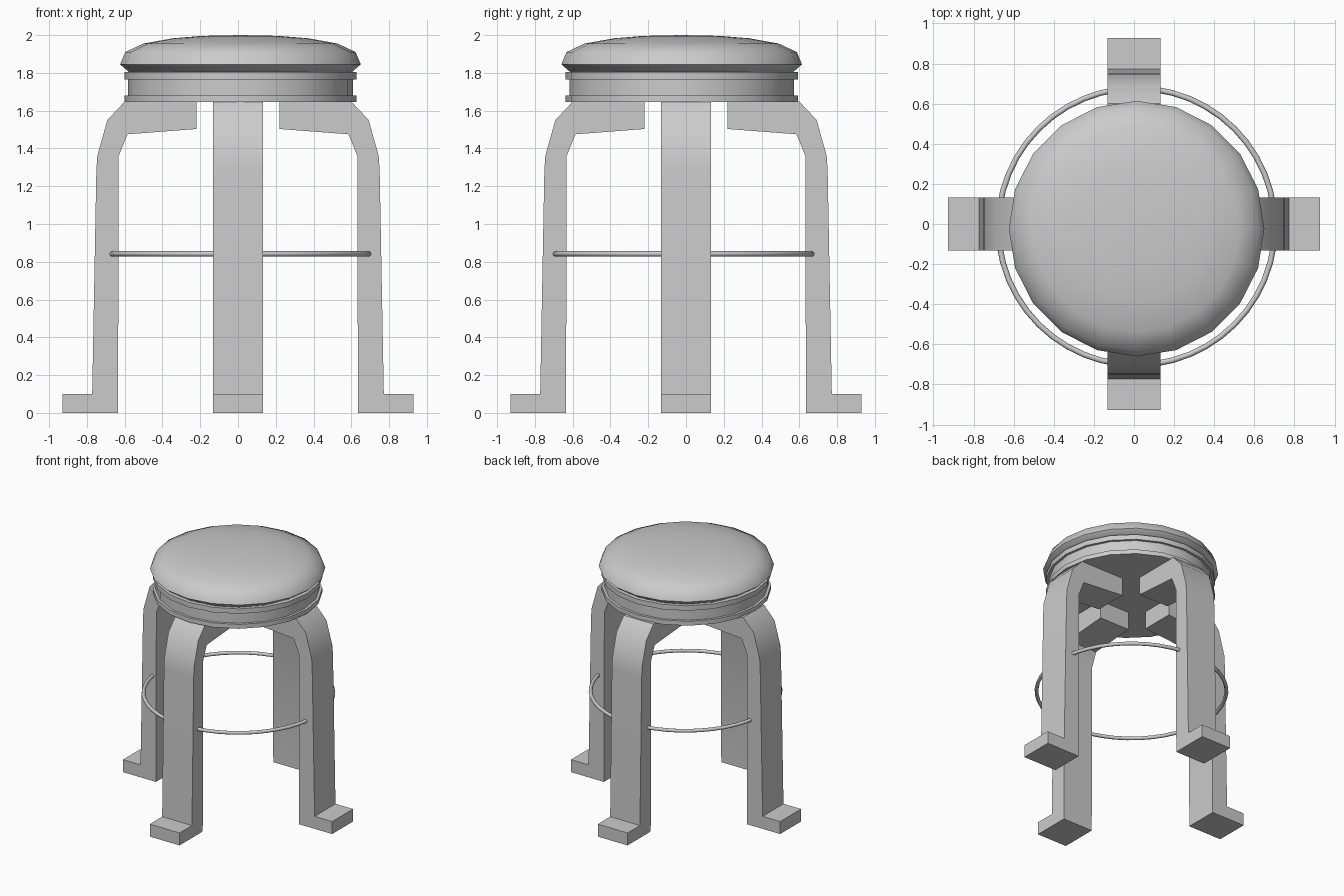
import bpy, bmesh, math
from mathutils import Matrix

if "Cube" in bpy.data.objects:
    bpy.data.objects.remove(bpy.data.objects["Cube"])

CX, CY = 0.013, -0.023   # seat and ring sit slightly off centre


def finish(name, bm, angle=None):
    bmesh.ops.recalc_face_normals(bm, faces=bm.faces)
    me = bpy.data.meshes.new(name)
    bm.to_mesh(me)
    bm.free()
    ob = bpy.data.objects.new(name, me)
    bpy.context.collection.objects.link(ob)
    if angle:
        bpy.context.view_layer.objects.active = ob
        ob.select_set(True)
        bpy.ops.object.shade_smooth_by_angle(angle=math.radians(angle))
        ob.select_set(False)
    return ob


def lathe(name, profile, sides, angle):
    """Spin an (r, z) profile that starts and ends on the axis."""
    bm = bmesh.new()
    vs = [bm.verts.new((r, 0, z)) for r, z in profile]
    es = [bm.edges.new(p) for p in zip(vs, vs[1:])]
    bmesh.ops.spin(bm, geom=vs + es, cent=(0, 0, 0), axis=(0, 0, 1),
                   angle=math.tau, steps=sides, use_duplicate=False)
    bmesh.ops.remove_doubles(bm, verts=bm.verts, dist=1e-4)
    bmesh.ops.translate(bm, verts=bm.verts, vec=(CX, CY, 0))
    return finish(name, bm, angle)


# Domed cushion
lathe("seat_cushion", [(0, 1.80), (0.585, 1.80), (0.637, 1.845), (0.61, 1.91),
                       (0.515, 1.955), (0.36, 1.983), (0.2, 1.996), (0, 2.0)], 20, 60)

# Seat base: recessed band between two rims
lathe("seat_base", [(0, 1.645), (0.615, 1.645), (0.615, 1.68), (0.595, 1.68),
                    (0.595, 1.765), (0.615, 1.765), (0.615, 1.805), (0, 1.805)], 20, 30)

# Bent legs with outward feet, one per side
LEG = [(0.635, 0), (0.928, 0), (0.928, 0.10), (0.772, 0.10), (0.75, 1.28),
       (0.745, 1.36), (0.692, 1.55), (0.60, 1.648), (0.22, 1.648),
       (0.22, 1.503), (0.585, 1.475), (0.632, 1.36)]
for i, name in enumerate(("right_leg", "back_leg", "left_leg", "front_leg")):
    bm = bmesh.new()
    face = bm.faces.new([bm.verts.new((x, -0.132, z)) for x, z in LEG])
    ext = bmesh.ops.extrude_face_region(bm, geom=[face])
    bmesh.ops.translate(bm, vec=(0, 0.264, 0),
                        verts=[g for g in ext["geom"] if isinstance(g, bmesh.types.BMVert)])
    bmesh.ops.rotate(bm, verts=bm.verts, cent=(0, 0, 0),
                     matrix=Matrix.Rotation(i * math.pi / 2, 3, 'Z'))
    finish(name, bm, 35)

# Thin footrest ring passing through the legs
bpy.ops.mesh.primitive_torus_add(location=(CX, -CX, 0.842), major_radius=0.69,
                                 minor_radius=0.014, major_segments=48, minor_segments=8)
ring = bpy.context.object
ring.name = "footrest_ring"
bpy.ops.object.shade_smooth()
